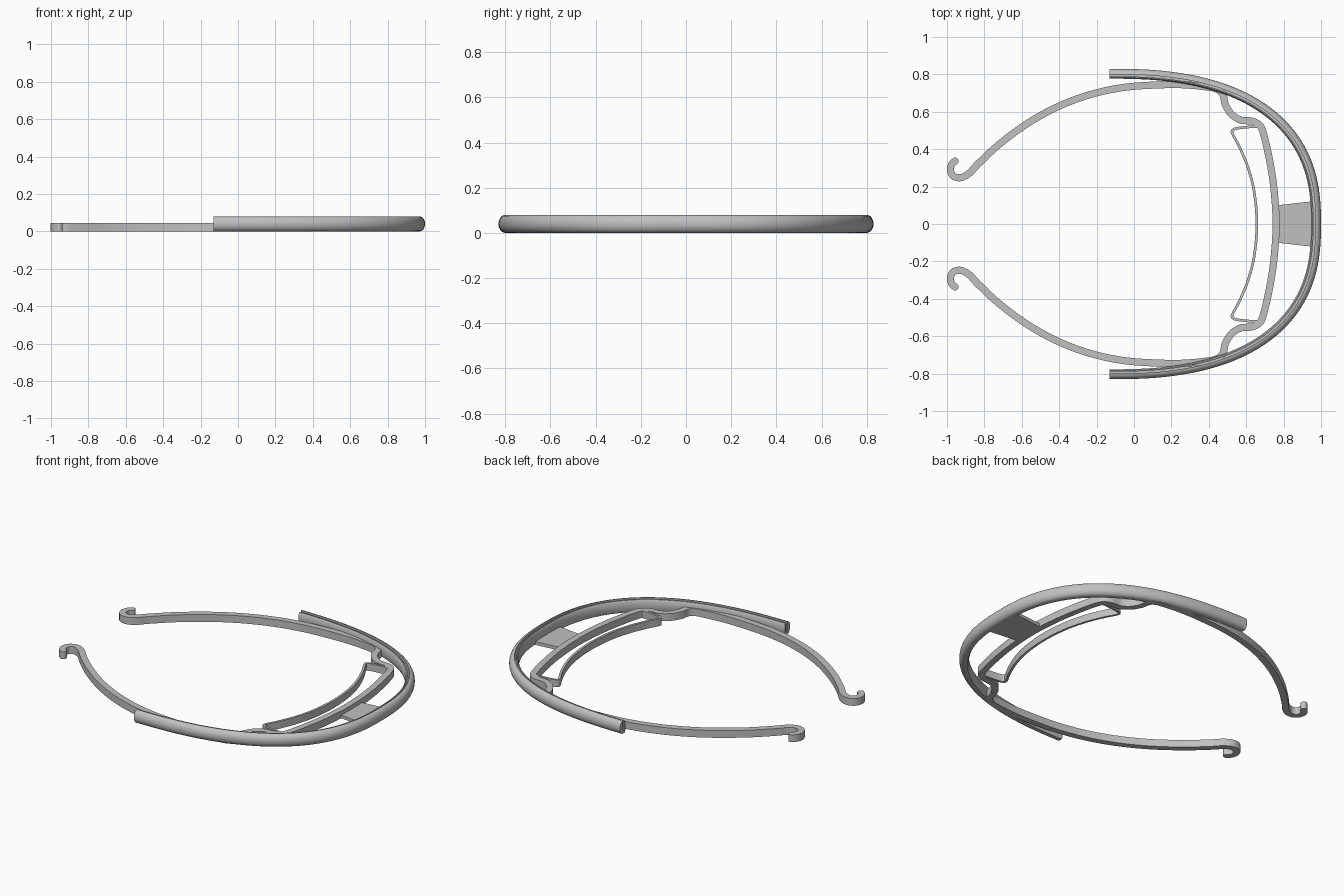
import bpy, bmesh, math
from mathutils import Vector, Matrix

cube = bpy.data.objects.get("Cube")
if cube:
    bpy.data.objects.remove(cube)

gray = bpy.data.materials.new("light gray plastic")
gray.use_nodes = True
gray.diffuse_color = (0.53, 0.53, 0.53, 1)
gray.node_tree.nodes["Principled BSDF"].inputs["Base Color"].default_value = (0.53, 0.53, 0.53, 1)


def finish(name, bm, smooth=True):
    bmesh.ops.recalc_face_normals(bm, faces=bm.faces)
    mesh = bpy.data.meshes.new(name)
    bm.to_mesh(mesh)
    bm.free()
    mesh.materials.append(gray)
    obj = bpy.data.objects.new(name, mesh)
    bpy.context.collection.objects.link(obj)
    if smooth:
        bpy.ops.object.select_all(action='DESELECT')
        obj.select_set(True)
        bpy.context.view_layer.objects.active = obj
        bpy.ops.object.shade_smooth_by_angle(angle=math.radians(35))


def spline(points, steps=6):
    """Smooth curve through the points."""
    p = [Vector(q) for q in points]
    p = [2 * p[0] - p[1]] + p + [2 * p[-1] - p[-2]]
    out = []
    for a, b, c, d in zip(p, p[1:], p[2:], p[3:]):
        for i in range(steps):
            t = i / steps
            out.append(0.5 * (2 * b + (c - a) * t + (2 * a - 5 * b + 4 * c - d) * t ** 2
                              + (3 * b - a - 3 * c + d) * t ** 3))
    return out + [p[-2]]


def mirrored(half):
    """Extend a path that ends on y = 0 to the other side."""
    return half + [(x, -y) for x, y in reversed(half[:-1])]


def sweep(name, path, profile):
    """Carry a closed (sideways, height) profile along a flat path."""
    bm = bmesh.new()
    rings = []
    for i, p in enumerate(path):
        t = (path[min(i + 1, len(path) - 1)] - path[max(i - 1, 0)]).normalized()
        side = Vector((-t.y, t.x))
        rings.append([bm.verts.new((*(p + side * w), z)) for w, z in profile])
    n = len(profile)
    for a, b in zip(rings, rings[1:]):
        for j in range(n):
            k = (j + 1) % n
            bm.faces.new((a[j], a[k], b[k], b[j]))
    bm.faces.new(rings[0])
    bm.faces.new(rings[-1])
    finish(name, bm)


def bar(width, height):
    w = width / 2
    return [(-w, 0), (w, 0), (w, height), (-w, height)]


# Visor rim: squarish half oval with rounded outside and a slot open at the top
rim_path = []
for i in range(97):
    a = math.pi / 2 - math.pi * i / 96
    c, s = math.cos(a), math.sin(a)
    rim_path.append(Vector((-0.13 + 1.13 * max(c, 0) ** 0.81,
                            math.copysign(0.83 * abs(s) ** 0.81, s))))
outer = []
for i in range(13):
    a = -math.pi / 2 + math.pi * i / 12
    outer.append((-0.03 + 0.03 * math.cos(a), 0.04 + 0.04 * math.sin(a)))
slot = [(-0.03, 0.02), (-0.04, 0.02), (-0.04, 0.075)]
inner = [(-0.046, 0.075), (-0.053, 0.062), (-0.053, 0.012), (-0.046, 0)]
sweep("visor_rim", rim_path, outer + slot + inner)

# Headband: hooked arms, shoulder bends and forehead bar in one strip
band = [(-0.957, 0.336), (-0.974, 0.32), (-0.982, 0.288), (-0.965, 0.256),
        (-0.925, 0.248), (-0.88, 0.272), (-0.83, 0.325), (-0.71, 0.435),
        (-0.55, 0.55), (-0.39, 0.635), (-0.23, 0.693), (-0.07, 0.728),
        (0.09, 0.742), (0.25, 0.745), (0.38, 0.734), (0.445, 0.72),
        (0.476, 0.69), (0.488, 0.64), (0.52, 0.588), (0.57, 0.556),
        (0.63, 0.55), (0.67, 0.53), (0.69, 0.49), (0.717, 0.38),
        (0.742, 0.24), (0.756, 0.1), (0.759, 0)]
sweep("headband", spline(mirrored(band)), bar(0.038, 0.045))

# Rounded tips of the hooks
for side, sign in (("left", 1), ("right", -1)):
    bm = bmesh.new()
    bmesh.ops.create_cone(bm, cap_ends=True, segments=20, radius1=0.019, radius2=0.019,
                          depth=0.045,
                          matrix=Matrix.Translation((band[0][0], sign * band[0][1], 0.0225)))
    finish("hook_tip_" + side, bm)

# Thin forehead pad strip, joined to the headband at both ends
pad = [(0.675, 0.52), (0.63, 0.52), (0.56, 0.513), (0.529, 0.503), (0.527, 0.482),
       (0.565, 0.41), (0.61, 0.3), (0.643, 0.17), (0.657, 0)]
sweep("forehead_strip", spline(mirrored(pad)), bar(0.014, 0.045))

# Flat bridge between headband and rim
bm = bmesh.new()
corners = ((0.765, -0.1), (0.96, -0.122), (0.96, 0.122), (0.765, 0.1))
low, high = ([bm.verts.new((x, y, z)) for x, y in corners] for z in (0, 0.02))
bm.faces.new(low)
bm.faces.new(high)
for i in range(4):
    j = (i + 1) % 4
    bm.faces.new((low[i], low[j], high[j], high[i]))
finish("bridge_plate", bm, smooth=False)
